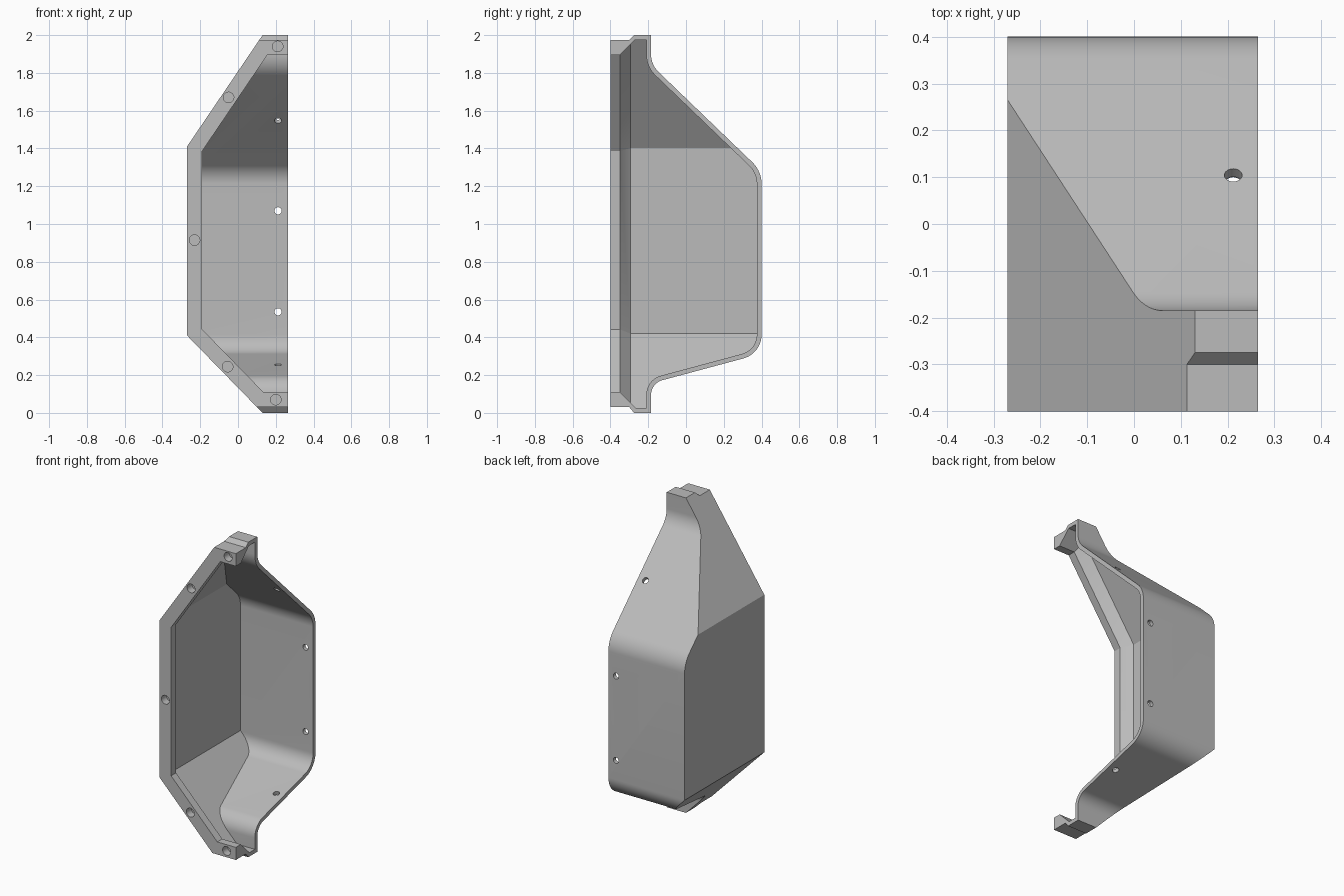
import bpy, bmesh, math
from mathutils import Vector, Matrix

if "Cube" in bpy.data.objects:
    bpy.data.objects.remove(bpy.data.objects["Cube"], do_unlink=True)

WALL = 0.025
FLANGE = 0.08

grey = bpy.data.materials.new("light_grey")
grey.use_nodes = True
grey.diffuse_color = (0.5, 0.5, 0.5, 1)
grey.node_tree.nodes["Principled BSDF"].inputs["Base Color"].default_value = (0.5, 0.5, 0.5, 1)


def inset(points, d):
    """Mitred inward offset of a counter-clockwise polygon."""
    pts = [Vector(p) for p in points]
    result = []
    for i, p in enumerate(pts):
        a = (p - pts[i - 1]).normalized()
        b = (pts[(i + 1) % len(pts)] - p).normalized()
        na, nb = Vector((-a.y, a.x)), Vector((-b.y, b.x))
        result.append(p + (na + nb) * d / (1 + na.dot(nb)))
    return result


def fillet(points, radii, steps=12):
    """Round the corners that have a radius."""
    pts = [Vector(p) for p in points]
    result = []
    for i, p in enumerate(pts):
        r = radii.get(i, 0)
        if not r:
            result.append(p)
            continue
        u = (pts[i - 1] - p).normalized()
        v = (pts[(i + 1) % len(pts)] - p).normalized()
        half = u.angle(v) / 2
        centre = p + (u + v).normalized() * r / math.sin(half)
        start = p + u * r / math.tan(half) - centre
        end = p + v * r / math.tan(half) - centre
        turn = math.pi - 2 * half
        for k in range(steps + 1):
            t = k / steps
            arc = (start * math.sin((1 - t) * turn) + end * math.sin(t * turn)) / math.sin(turn)
            result.append(centre + arc)
    return result


def loft(name, rings):
    """Closed solid through rings of 3D points."""
    bm = bmesh.new()
    loops = [[bm.verts.new(p) for p in ring] for ring in rings]
    for a, b in zip(loops, loops[1:]):
        for i in range(len(a)):
            bm.faces.new((a[i - 1], a[i], b[i], b[i - 1]))
    bm.faces.new(loops[0])
    bm.faces.new(loops[-1])
    bmesh.ops.recalc_face_normals(bm, faces=bm.faces)
    mesh = bpy.data.meshes.new(name)
    bm.to_mesh(mesh)
    bm.free()
    obj = bpy.data.objects.new(name, mesh)
    bpy.context.collection.objects.link(obj)
    mesh.materials.append(grey)
    return obj


def combine(obj, cutter, operation):
    """Apply a boolean and discard the cutter."""
    mod = obj.modifiers.new("cut", 'BOOLEAN')
    mod.operation, mod.solver, mod.object = operation, 'EXACT', cutter
    bpy.context.view_layer.objects.active = obj
    bpy.ops.object.modifier_apply(modifier=mod.name)
    bpy.data.objects.remove(cutter, do_unlink=True)


def outline(right, low=0.0, high=2.0):
    """Front outline, with its top and bottom trimmed."""
    x_low = 0.13 - low * 0.4 / 0.41
    x_high = 0.13 - (2 - high) * 0.4 / 0.59
    return [(x_low, low), (right, low), (right, high), (x_high, high), (-0.27, 1.41), (-0.27, 0.41)]


def front_ring(points, y):
    return [(x, y, z) for x, z in points]


def side_prism(name, points, x0, x1):
    return loft(name, [[(x, y, z) for y, z in points] for x in (x0, x1)])


def drill(obj, place, direction, radius, depth):
    """Round hole centred on place."""
    d = Vector(direction).normalized()
    bm = bmesh.new()
    matrix = Matrix.Translation(place) @ d.to_track_quat('Z', 'Y').to_matrix().to_4x4()
    bmesh.ops.create_cone(bm, cap_ends=True, segments=24, radius1=radius,
                          radius2=radius, depth=depth, matrix=matrix)
    mesh = bpy.data.meshes.new("drill")
    bm.to_mesh(mesh)
    bm.free()
    mesh.materials.append(grey)
    cutter = bpy.data.objects.new("drill", mesh)
    bpy.context.collection.objects.link(cutter)
    combine(obj, cutter, 'DIFFERENCE')


# Side profile corners, from the bottom of the flange round the back to its top
back = [(-0.185, 0), (-0.185, 0.157), (0.4, 0.314), (0.4, 1.28), (-0.185, 1.843), (-0.185, 2)]

# Outer body: front outline crossed with the stepped side profile
housing = loft("housing_shell", [front_ring(outline(0.265), y) for y in (-0.8, 0.8)])
step = [(-0.275, 2), (-0.3, 1.975), (-0.4, 1.975), (-0.4, 0.03), (-0.3, 0.03), (-0.275, 0)]
outer = fillet(back + step, {1: 0.08, 2: 0.13, 3: 0.16, 4: 0.13})
combine(housing, side_prism("outer_profile", outer, -1, 1), 'INTERSECT')

# Cavity: flange opening that flares out behind the rim to the thin walls
rim = outline(0.9, 0.03, 1.975)
cavity = loft("cavity", [front_ring(inset(rim, d), y)
                         for y, d in ((-0.5, FLANGE), (-0.35, FLANGE), (0.65, FLANGE - 1))])
walls = loft("cavity_walls", [front_ring(inset(outline(0.6), WALL), y) for y in (-0.6, 0.8)])
combine(cavity, walls, 'INTERSECT')
inner = inset(back + [(-0.75, 2), (-0.75, 0)], WALL)
inner = fillet(inner, {1: 0.08 + WALL, 2: 0.13 - WALL, 3: 0.16 - WALL, 4: 0.13 + WALL})
combine(cavity, side_prism("cavity_profile", inner, -1, 1), 'INTERSECT')
combine(housing, cavity, 'DIFFERENCE')

# Blind fixing holes in the front flange
for x, z in ((0.21, 1.94), (-0.05, 1.67), (-0.23, 0.915), (-0.055, 0.245), (0.2, 0.07)):
    drill(housing, (x, -0.4, z), (0, 1, 0), 0.028, 0.1)

# Through holes in the back wall and both slopes
for y, z, direction in ((0.39, 0.535, (0, 1, 0)), (0.39, 1.07, (0, 1, 0)),
                        (0.1, 1.56, (0, 0.96, 1)), (0.085, 0.242, (0, 0.267, -1))):
    drill(housing, (0.212, y, z), direction, 0.019, 0.12)

bpy.ops.object.select_all(action='DESELECT')
housing.select_set(True)
bpy.context.view_layer.objects.active = housing
bpy.ops.object.shade_smooth_by_angle(angle=math.radians(25))
